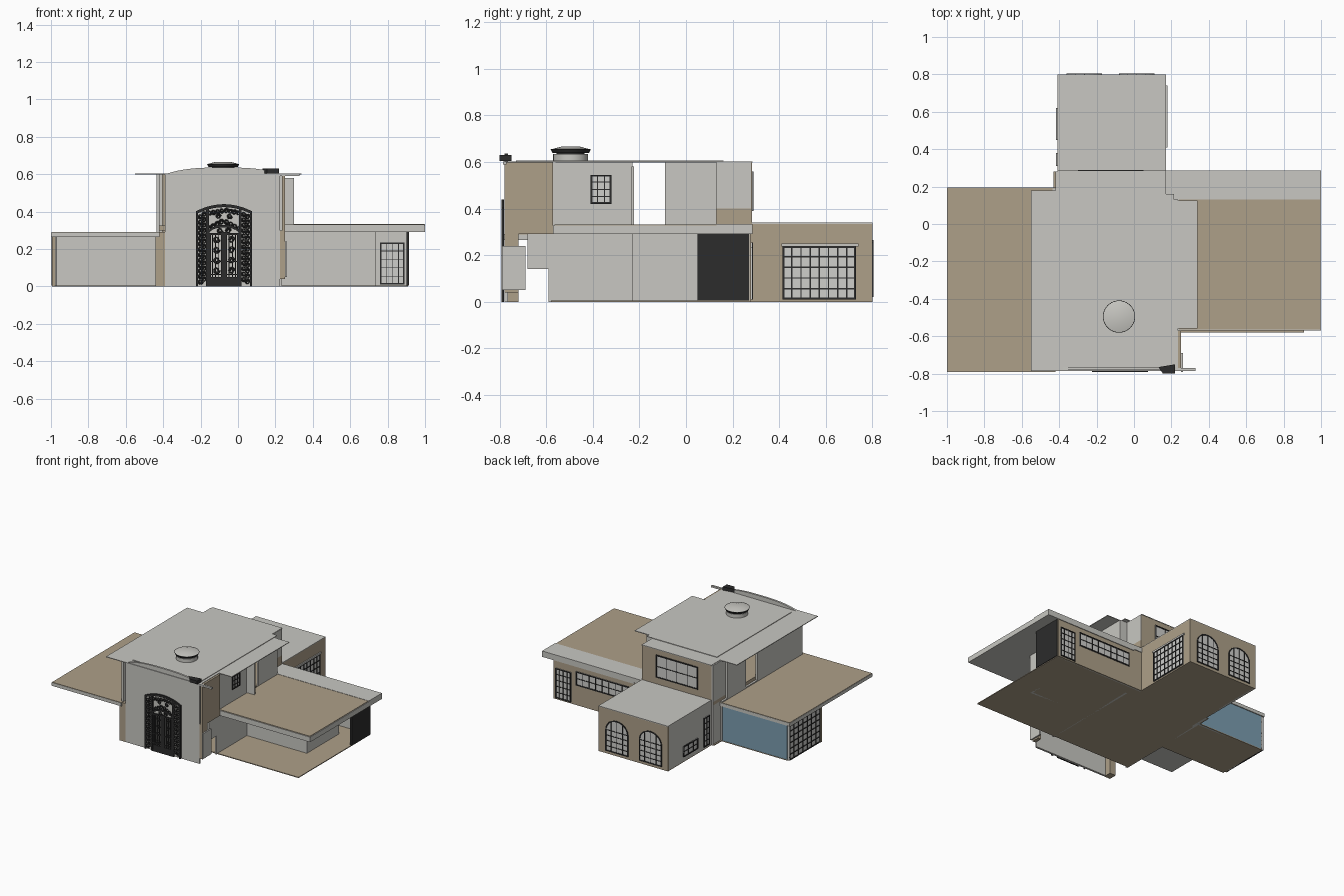
import bpy, bmesh, math

cube = bpy.data.objects.get("Cube")
if cube:
    bpy.data.objects.remove(cube, do_unlink=True)


def material(name, rgb):
    m = bpy.data.materials.new(name)
    m.use_nodes = True
    m.diffuse_color = (*rgb, 1)
    m.node_tree.nodes["Principled BSDF"].inputs["Base Color"].default_value = (*rgb, 1)
    return m


GREY = material("grey plaster", (0.58, 0.575, 0.54))
TAN = material("tan render", (0.42, 0.35, 0.25))
BLACK = material("black iron", (0.025, 0.025, 0.025))
BLUE = material("blue wall", (0.2, 0.34, 0.44))
GLASS = material("pale glass", (0.62, 0.62, 0.6))


def prisms(name, mat, polys, axis, p0, p1):
    """Extrude 2D outlines along an axis from p0 to p1."""
    place = {"x": lambda u, v, p: (p, u, v), "y": lambda u, v, p: (u, p, v),
             "z": lambda u, v, p: (u, v, p)}[axis]
    bm = bmesh.new()
    for poly in polys:
        near = [bm.verts.new(place(u, v, p0)) for u, v in poly]
        far = [bm.verts.new(place(u, v, p1)) for u, v in poly]
        bm.faces.new(near)
        bm.faces.new(far)
        for i in range(len(poly)):
            j = (i + 1) % len(poly)
            bm.faces.new((near[i], near[j], far[j], far[i]))
    bmesh.ops.recalc_face_normals(bm, faces=bm.faces)
    mesh = bpy.data.meshes.new(name)
    bm.to_mesh(mesh)
    bm.free()
    mesh.materials.append(mat)
    ob = bpy.data.objects.new(name, mesh)
    bpy.context.collection.objects.link(ob)
    return ob


def rect(u0, u1, v0, v1):
    return [(u0, v0), (u1, v0), (u1, v1), (u0, v1)]


def box(name, mat, x0, x1, y0, y1, z0, z1):
    return prisms(name, mat, [rect(x0, x1, y0, y1)], "z", z0, z1)


def window(name, axis, pos, u0, u1, z0, z1, cols, rows, rise=0, bar=0.004, frame=0.008):
    """Glazed grid that shows on both sides of its wall; rise gives an arched head."""
    mid, half = (u0 + u1) / 2, (u1 - u0) / 2

    def head(u):
        return z1 + rise * math.sqrt(max(0, 1 - ((u - mid) / half) ** 2))

    def arc(inset):
        pts = [math.pi * i / 12 for i in range(13)]
        return [(mid + (half - inset) * math.cos(a), z1 + (rise - inset) * math.sin(a)) for a in pts]

    outline = [(u0, z0), (u1, z0)] + (arc(0) if rise else [(u1, z1), (u0, z1)])
    if rise:
        outline = [(u0, z0), (u1, z0)] + arc(0)
    prisms(name + "_glass", GLASS, [outline], axis, pos - 0.011, pos + 0.011)
    bars = [rect(u0, u0 + frame, z0, z1), rect(u1 - frame, u1, z0, z1), rect(u0, u1, z0, z0 + frame)]
    if rise:
        outer, inner = arc(0), arc(frame)
        bars += [[outer[i], outer[i + 1], inner[i + 1], inner[i]] for i in range(12)]
    else:
        bars.append(rect(u0, u1, z1 - frame, z1))
    for i in range(1, cols):
        u = u0 + (u1 - u0) * i / cols
        bars.append(rect(u - bar / 2, u + bar / 2, z0, head(u)))
    for i in range(1, rows + (1 if rise else 0)):
        z = z0 + (z1 - z0) * i / rows
        bars.append(rect(u0, u1, z - bar / 2, z + bar / 2))
    prisms(name + "_bars", BLACK, bars, axis, pos - 0.015, pos + 0.015)


# Floors
box("main_floor", TAN, -0.43, 0.91, -0.58, 0.28, 0, 0.006)
box("rear_room_floor", TAN, -0.41, 0.17, 0.28, 0.8, 0, 0.006)
box("left_wing_floor", TAN, -0.98, -0.43, -0.22, 0.19, 0, 0.006)

# Entrance facade with a shallow arched top
steps = [-0.39 + 0.615 * i / 20 for i in range(21)]
crown = [(x, 0.6 + 0.036 * (1 - min(1, abs(x + 0.08) / 0.31) ** 3)) for x in reversed(steps)]
prisms("entrance_facade", GREY, [[(-0.39, 0), (0.225, 0)] + crown], "y", -0.78, -0.765)
box("left_front_pier", TAN, -0.44, -0.39, -0.78, -0.72, 0, 0.29)
box("right_front_pier", TAN, 0.225, 0.25, -0.78, -0.72, 0.04, 0.3)
box("right_front_panel", GREY, 0.252, 0.262, -0.79, -0.69, 0.05, 0.24)
box("right_hanging_panel", GREY, 0.22, 0.235, -0.68, -0.58, 0.14, 0.3)

# Entrance door: surround, leaves and ironwork
DX, DY = -0.075, -0.78


def door_head(x, drop=0.0):
    return 0.44 - drop - 0.038 * ((x - DX) / 0.15) ** 2


def door_arch(half, z_side, rise, n=12):
    return [(DX + half * math.cos(math.pi * i / n), z_side + rise * math.sin(math.pi * i / n))
            for i in range(n + 1)]


xs = [DX - 0.15 + 0.3 * i / 12 for i in range(13)]
iron = [[(a, door_head(a)), (b, door_head(b)), (b, door_head(b, 0.016)), (a, door_head(a, 0.016))]
        for a, b in zip(xs, xs[1:])]
for s in (-1, 1):
    for off, width, top in ((0.144, 0.012, 0.402), (0.088, 0.014, 0.42), (0.008, 0.014, 0.29),
                            (0.075, 0.01, 0.28), (0.028, 0.005, 0.28), (0.045, 0.006, 0.28), (0.062, 0.005, 0.28)):
        x = DX + s * off
        iron.append(rect(x - width / 2, x + width / 2, 0, top))
for z, h in ((0, 0.012), (0.06, 0.008), (0.13, 0.006), (0.275, 0.01)):
    iron.append(rect(DX - 0.09, DX + 0.09, z, z + h))
iron.append(rect(DX - 0.08, DX + 0.08, 0.012, 0.05))
outer, inner = door_arch(0.09, 0.28, 0.05), door_arch(0.08, 0.28, 0.036)
iron += [[outer[i], outer[i + 1], inner[i + 1], inner[i]] for i in range(12)]
prisms("door_ironwork", BLACK, iron, "y", DY - 0.012, DY - 0.002)

scrolls = bpy.data.curves.new("door_scrolls", "CURVE")
scrolls.dimensions = "3D"
scrolls.bevel_depth = 0.0035
scrolls.bevel_resolution = 0


def scroll(cx, cz, r, turns=1.6, hand=1):
    sp = scrolls.splines.new("POLY")
    n = 18
    sp.points.add(n - 1)
    for i, p in enumerate(sp.points):
        t = i / (n - 1)
        a, rad = hand * turns * 2 * math.pi * t, r * (1 - 0.7 * t)
        p.co = (cx + rad * math.cos(a), DY - 0.007, cz + rad * math.sin(a), 1)


for s in (-1, 1):
    for i in range(13):
        scroll(DX + s * 0.126, 0.025 + i * 0.029, 0.014, hand=s)
        scroll(DX + s * 0.106, 0.038 + i * 0.029, 0.013, hand=-s)
    for i in range(4):
        scroll(DX + s * 0.04, 0.085 + i * 0.055, 0.018, hand=s)
        scroll(DX + s * (0.012 + 0.022 * i), 0.405 - 0.004 * i, 0.013, hand=s)
        scroll(DX + s * (0.014 + 0.022 * i), 0.345 - 0.012 * i, 0.015, hand=-s)
    scroll(DX + s * 0.022, 0.298, 0.016, hand=s)
    scroll(DX + s * 0.03, 0.375, 0.014, hand=-s)
scrolls.materials.append(BLACK)
bpy.context.collection.objects.link(bpy.data.objects.new("door_scrolls", scrolls))

# Central walls, lower and upper storey
for side, x in (("left", -0.435), ("right", 0.22)):
    box(side + "_lower_wall", GREY, x, x + 0.015, -0.59, 0.19, 0, 0.3)
    box(side + "_upper_front_wall", GREY, x, x + 0.015, -0.765, -0.23, 0.29, 0.6)
    box(side + "_upper_rear_wall", GREY, x, x + 0.015, -0.09, 0.13, 0.29, 0.6)
box("left_rear_return", GREY, -0.42, -0.405, 0.13, 0.28, 0.0, 0.6)
box("right_rear_return", GREY, 0.16, 0.172, 0.13, 0.28, 0.4, 0.6)
box("right_rear_return_base", TAN, 0.16, 0.172, 0.13, 0.28, 0.3, 0.4)
box("right_rear_link", GREY, 0.16, 0.235, 0.12, 0.132, 0.3, 0.6)
box("right_upper_cladding", TAN, 0.235, 0.25, -0.78, -0.57, 0.29, 0.6)
box("right_fin", GREY, 0.235, 0.3, -0.235, -0.223, 0.33, 0.58)
box("upper_rear_wall", TAN, -0.41, 0.17, 0.268, 0.283, 0.29, 0.6)
box("upper_floor", TAN, -0.42, 0.22, -0.59, 0.27, 0.3, 0.325)
window("upper_side_window", "x", 0.228, -0.41, -0.32, 0.42, 0.545, 3, 4)
window("upper_rear_window", "y", 0.275, -0.3, 0.05, 0.39, 0.56, 4, 2)

# Main roof sheet with raised panel
prisms("main_roof", GREY, [[(-0.55, -0.785), (0.235, -0.785), (0.235, -0.56), (0.34, -0.56), (0.34, 0.125),
                            (0.17, 0.125), (0.17, 0.285), (-0.41, 0.285), (-0.41, 0.18), (-0.55, 0.18)]],
       "z", 0.598, 0.603)
box("roof_panel", GREY, -0.37, 0.215, -0.73, 0.16, 0.603, 0.607)
prisms("roof_corner_flashing", BLACK, [[(0.13, -0.765), (0.155, -0.8), (0.22, -0.8), (0.22, -0.75)]],
       "z", 0.605, 0.63)
box("roof_corner_ledge", GREY, 0.22, 0.33, -0.785, -0.77, 0.59, 0.603)


# Rooftop skylight
def disc(name, mat, r0, r1, z0, z1):
    bpy.ops.mesh.primitive_cone_add(vertices=40, radius1=r0, radius2=r1, depth=z1 - z0,
                                    location=(-0.08, -0.495, (z0 + z1) / 2))
    ob = bpy.context.object
    ob.name = name
    ob.data.materials.append(mat)
    bpy.ops.object.shade_smooth_by_angle()


disc("skylight_drum", GREY, 0.075, 0.075, 0.6, 0.634)
disc("skylight_rim", BLACK, 0.078, 0.086, 0.638, 0.655)
disc("skylight_cap", GREY, 0.083, 0.04, 0.655, 0.666)
disc("skylight_neck", BLACK, 0.06, 0.06, 0.63, 0.64)

# Right wing: canopy roof, rear wall, inner room and glazing
box("right_roof_slab", GREY, 0.235, 1, -0.57, 0.285, 0.29, 0.328)
box("right_roof_top", TAN, 0.24, 0.995, -0.565, 0.13, 0.328, 0.332)
box("right_roof_rear_strip", GREY, 0.165, 1, 0.13, 0.285, 0.3, 0.334)
box("right_rear_wall", TAN, 0.17, 0.91, 0.272, 0.28, 0, 0.3)
box("right_rear_lining", GREY, 0.17, 0.91, 0.264, 0.272, 0, 0.29)
box("right_side_screen", BLACK, 0.9, 0.915, 0.05, 0.27, 0.005, 0.29)
box("inner_room_front", GREY, 0.235, 0.73, -0.23, -0.215, 0, 0.29)
box("inner_room_side", GREY, 0.72, 0.735, -0.23, 0.15, 0, 0.29)
window("right_rear_window", "y", 0.272, 0.76, 0.89, 0.01, 0.235, 4, 5)
window("right_strip_window", "y", 0.272, 0.28, 0.72, 0.15, 0.255, 8, 2)

# Rear room with arched windows
box("rear_room_back", TAN, -0.41, 0.17, 0.785, 0.8, 0, 0.335)
box("rear_room_right", TAN, 0.155, 0.17, 0.28, 0.79, 0, 0.335)
box("rear_room_left", GREY, -0.41, -0.395, 0.28, 0.79, 0, 0.335)
box("rear_room_roof", GREY, -0.41, 0.17, 0.28, 0.8, 0.333, 0.34)
for i, u in enumerate((-0.36, -0.08)):
    window(f"arched_window_{i + 1}", "y", 0.79, u, u + 0.19, 0.02, 0.18, 4, 4, rise=0.085)
window("rear_room_right_window", "x", 0.163, 0.415, 0.73, 0.01, 0.24, 8, 5, bar=0.006)
box("rear_room_right_lintel", GREY, 0.168, 0.178, 0.41, 0.74, 0.238, 0.25)
window("rear_room_low_window", "x", -0.403, 0.45, 0.62, 0.04, 0.12, 3, 2)
window("rear_room_tall_window", "x", -0.403, 0.31, 0.38, 0.02, 0.24, 2, 5)

# Left wing: canopy roof, blue rear wall and glazed side
box("left_roof_slab", GREY, -1, -0.42, -0.79, 0.195, 0.265, 0.289)
box("left_roof_top", TAN, -0.998, -0.42, -0.788, 0.193, 0.289, 0.292)
box("left_rear_wall", BLUE, -0.975, -0.41, 0.18, 0.188, 0, 0.268)
box("left_rear_lining", GREY, -0.975, -0.41, 0.172, 0.18, 0, 0.268)
box("left_side_post", TAN, -0.995, -0.975, -0.2, -0.18, 0, 0.268)
window("left_side_window", "x", -0.982, -0.18, 0.186, 0.004, 0.266, 7, 6, bar=0.006)
